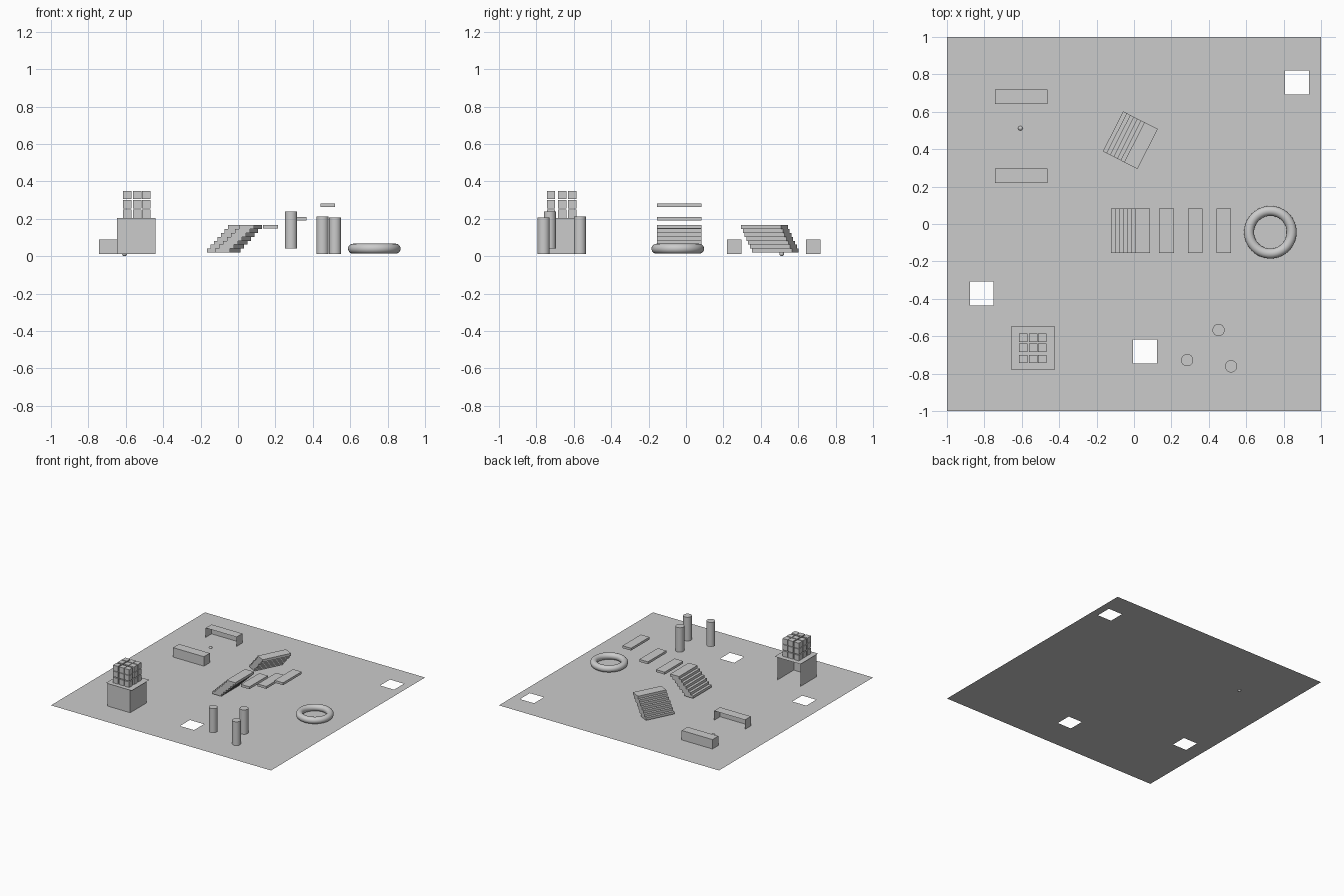
import bpy, bmesh, math
from mathutils import Matrix, Vector

if "Cube" in bpy.data.objects:
    bpy.data.objects.remove(bpy.data.objects["Cube"])

FLOOR_Z = 0.0125


def finish(name, bm):
    me = bpy.data.meshes.new(name)
    bm.to_mesh(me)
    bm.free()
    ob = bpy.data.objects.new(name, me)
    bpy.context.collection.objects.link(ob)
    return ob


def box(name, lo, hi, open_sides=()):
    """Axis-aligned box; faces whose normal is in open_sides are left out."""
    lo, hi = Vector(lo), Vector(hi)
    bm = bmesh.new()
    bmesh.ops.create_cube(bm, size=1)
    bm.normal_update()
    gone = [f for f in bm.faces
            if any(f.normal.dot(Vector(n)) > 0.9 for n in open_sides)]
    bmesh.ops.delete(bm, geom=gone, context='FACES')
    bmesh.ops.scale(bm, vec=hi - lo, verts=bm.verts)
    bmesh.ops.translate(bm, vec=(lo + hi) / 2, verts=bm.verts)
    return finish(name, bm)


def smooth(ob, name):
    ob.name = name
    bpy.ops.object.shade_smooth_by_angle(angle=math.radians(40))


# Thin floor sheet with three square holes
holes = [(0.807, 0.692), (-0.878, -0.436), (-0.005, -0.746)]
S = 0.128
xs = sorted([-1, 1] + [v for h in holes for v in (h[0], h[0] + S)])
ys = sorted([-1, 1] + [v for h in holes for v in (h[1], h[1] + S)])
bm = bmesh.new()
grid = [[bm.verts.new((x, y, FLOOR_Z)) for y in ys] for x in xs]
for i in range(len(xs) - 1):
    for j in range(len(ys) - 1):
        cx, cy = (xs[i] + xs[i + 1]) / 2, (ys[j] + ys[j + 1]) / 2
        if not any(h[0] < cx < h[0] + S and h[1] < cy < h[1] + S for h in holes):
            bm.faces.new((grid[i][j], grid[i + 1][j],
                          grid[i + 1][j + 1], grid[i][j + 1]))
finish("floor", bm)

# Two facing shelters, open towards each other and below
DOWN, UP = (0, 0, -1), (0, 0, 1)
box("back_shelter", (-0.743, 0.642, FLOOR_Z), (-0.463, 0.718, 0.09), [DOWN, (0, -1, 0)])
box("front_shelter", (-0.743, 0.219, FLOOR_Z), (-0.463, 0.296, 0.09), [DOWN, (0, 1, 0)])

# Small ball resting half through the floor between them
bpy.ops.mesh.primitive_uv_sphere_add(segments=24, ring_count=12, radius=0.0125,
                                     location=(-0.607, 0.512, 0.0125))
smooth(bpy.context.object, "ball")

# Table: three thin walls (open at the back) under a sheet top
box("table_walls", (-0.648, -0.768, FLOOR_Z), (-0.442, -0.558, 0.203),
    [DOWN, UP, (0, 1, 0)])
bm = bmesh.new()
bm.faces.new([bm.verts.new((x, y, 0.203)) for x, y in
              ((-0.657, -0.777), (-0.422, -0.777), (-0.422, -0.547), (-0.657, -0.547))])
finish("table_top", bm)

# Stack of cubes on the table
H = 0.0225
for x in (-0.593, -0.539, -0.490):
    for y in (-0.722, -0.661, -0.608):
        for z in (0.2265, 0.278, 0.327):
            box("stacked_cube", (x - H, y - H, z - H), (x + H, y + H, z + H))


# Staircases of seven overlapping slabs
def stairs(name, origin, angle):
    for i in range(7):
        ob = box(name + "_step", (i * 0.0213, -0.12, 0.02 + i * 0.0208),
                 (i * 0.0213 + 0.08, 0.12, 0.0408 + i * 0.0208))
        ob.data.transform(Matrix.Translation((*origin, 0))
                          @ Matrix.Rotation(math.radians(angle), 4, 'Z'))


stairs("straight_stairs", (-0.123, -0.036), 0)
stairs("turned_stairs", (-0.1125, 0.495), -26.8)

# Floating platforms after the straight stairs
for x, z in ((0.135, 0.147), (0.288, 0.191), (0.441, 0.262)):
    box("floating_platform", (x, -0.156, z), (x + 0.078, 0.084, z + 0.0195))

# Pillars
for x, y, z0, z1 in ((0.284, -0.728, 0.04, 0.24),
                     (0.452, -0.567, FLOOR_Z, 0.213),
                     (0.519, -0.761, FLOOR_Z, 0.207)):
    bpy.ops.mesh.primitive_cylinder_add(vertices=32, radius=0.0325, depth=z1 - z0,
                                        location=(x, y, (z0 + z1) / 2))
    smooth(bpy.context.object, "pillar")

# Ring lying on the floor
bpy.ops.mesh.primitive_torus_add(major_radius=0.114, minor_radius=0.0265,
                                 major_segments=64, minor_segments=24,
                                 location=(0.729, -0.044, 0.04))
smooth(bpy.context.object, "ring")
